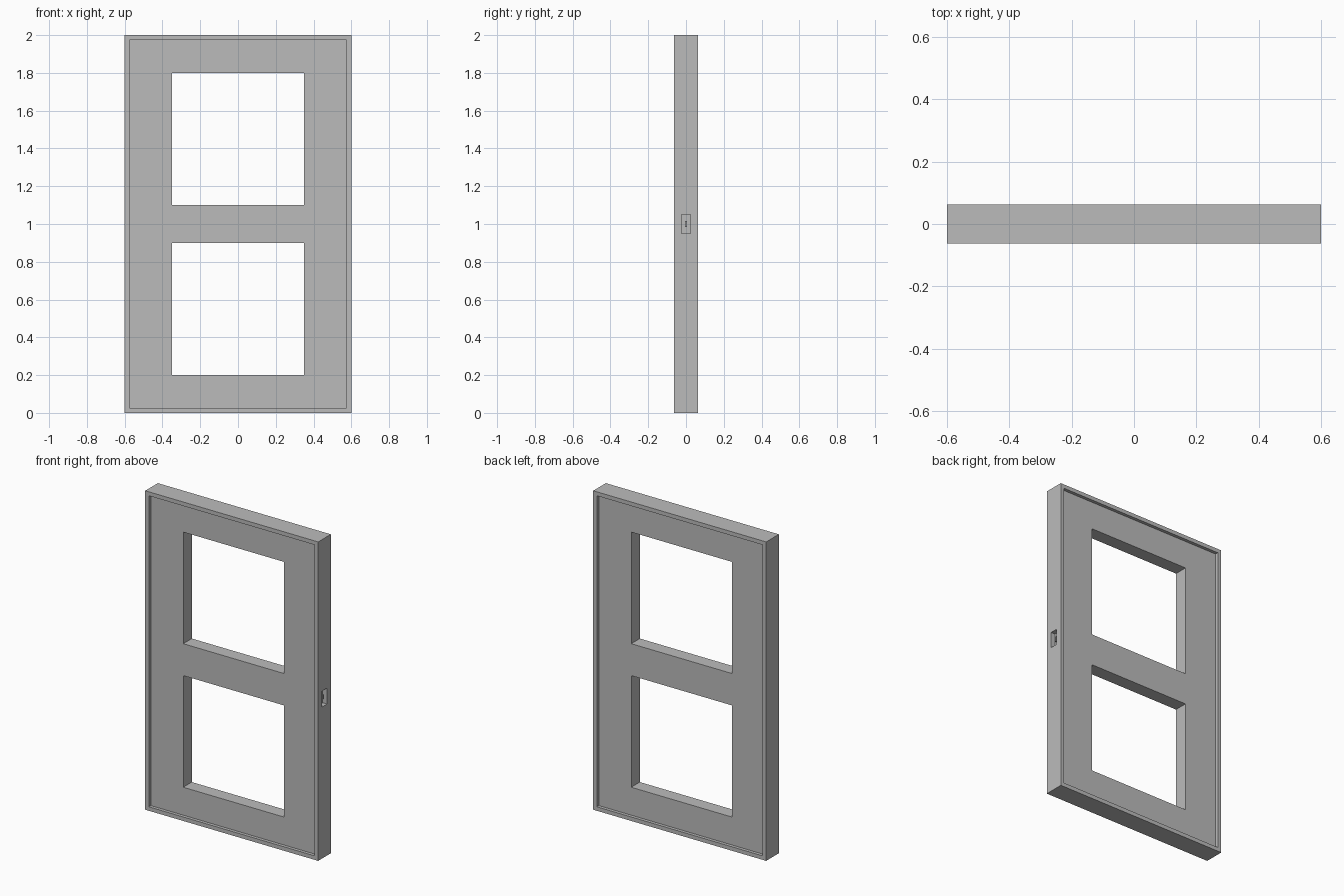
import bpy

if "Cube" in bpy.data.objects:
    bpy.data.objects.remove(bpy.data.objects["Cube"], do_unlink=True)

grey = bpy.data.materials.new("plain grey")
grey.use_nodes = True
grey.diffuse_color = (0.5, 0.5, 0.5, 1)
grey.node_tree.nodes["Principled BSDF"].inputs["Base Color"].default_value = (0.5, 0.5, 0.5, 1)

WIDTH, DEPTH, HEIGHT = 1.2, 0.125, 2.0
RIM, RECESS = 0.025, 0.02


def box(name, x, y, z):
    """Box spanning the given (min, max) ranges."""
    spans = (x, y, z)
    bpy.ops.mesh.primitive_cube_add(size=1, location=[sum(s) / 2 for s in spans])
    ob = bpy.context.object
    ob.name = name
    ob.scale = [s[1] - s[0] for s in spans]
    bpy.ops.object.transform_apply(location=False, rotation=False, scale=True)
    ob.data.materials.append(grey)
    return ob


def cut(target, x, y, z):
    """Carve a box out of the target."""
    cutter = box("cutter", x, y, z)
    cutter.hide_render = True
    mod = target.modifiers.new("cut", 'BOOLEAN')
    mod.operation = 'DIFFERENCE'
    mod.solver = 'EXACT'
    mod.object = cutter
    bpy.context.view_layer.objects.active = target
    bpy.ops.object.modifier_apply(modifier=mod.name)
    bpy.data.objects.remove(cutter, do_unlink=True)


hx, hy = WIDTH / 2, DEPTH / 2
door = box("door_frame", (-hx, hx), (-hy, hy), (0, HEIGHT))

# Shallow panel recess on both faces, leaving a thin rim
for y in ((-hy - 0.1, -hy + RECESS), (hy - RECESS, hy + 0.1)):
    cut(door, (RIM - hx, hx - RIM), y, (RIM, HEIGHT - RIM))

# Two square window openings
for z in ((0.2, 0.9), (1.1, 1.8)):
    cut(door, (-0.35, 0.35), (-0.2, 0.2), z)

# Latch pocket in the left edge with a small bolt inside
cut(door, (hx - 0.03, hx + 0.1), (-0.025, 0.025), (0.95, 1.05))
box("latch_bolt", (hx - 0.035, hx - 0.012), (-0.005, 0.005), (0.985, 1.015))
